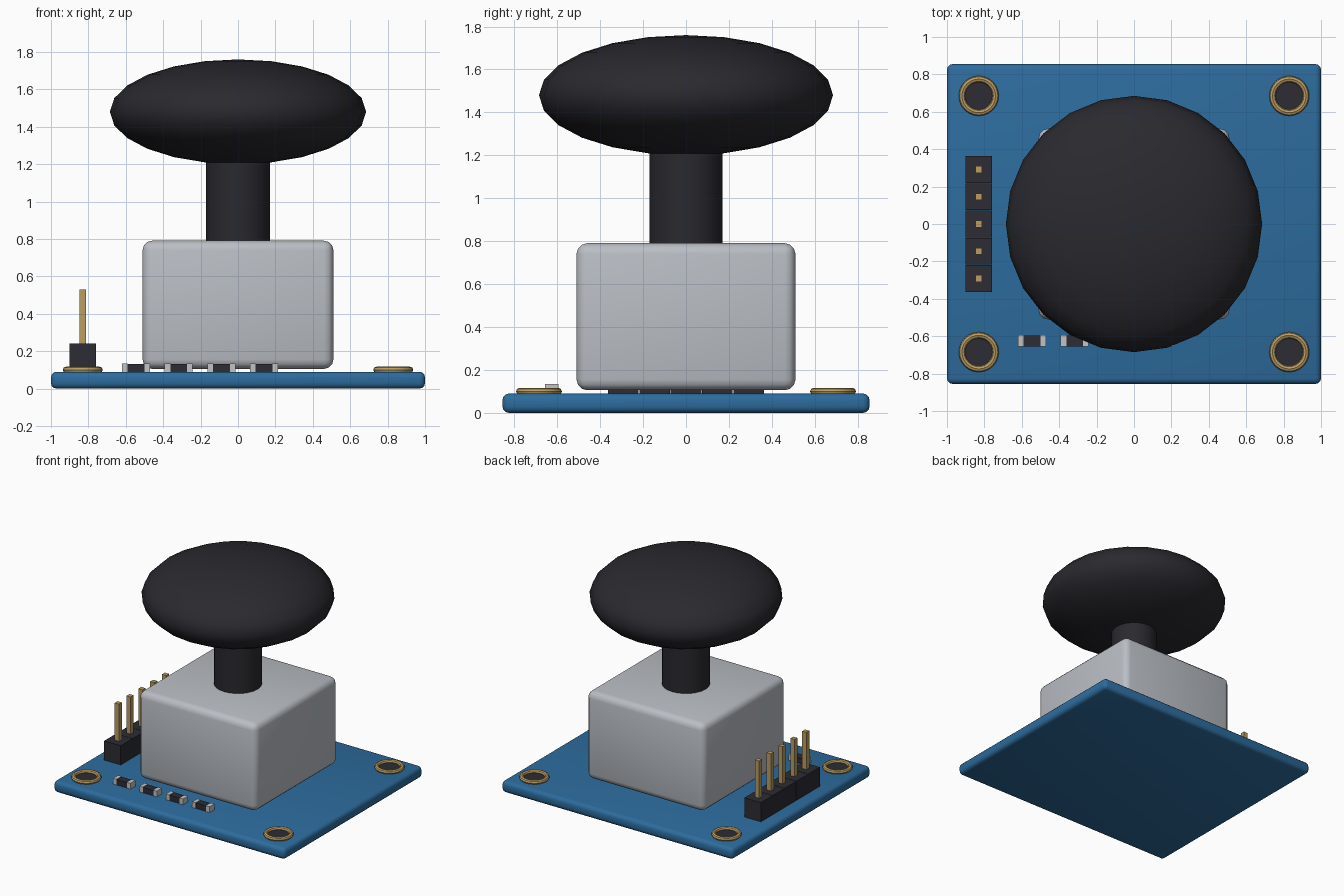
import bpy, math

if "Cube" in bpy.data.objects:
    bpy.data.objects.remove(bpy.data.objects["Cube"])


def material(name, rgb):
    m = bpy.data.materials.new(name)
    m.diffuse_color = (*rgb, 1)
    m.use_nodes = True
    m.node_tree.nodes["Principled BSDF"].inputs["Base Color"].default_value = m.diffuse_color
    return m


BLUE = material("board blue", (0.026, 0.15, 0.34))
GREY = material("housing grey", (0.49, 0.52, 0.56))
BLACK = material("stick black", (0.022, 0.022, 0.028))
DARK = material("plastic dark", (0.025, 0.025, 0.034))
GOLD = material("contact gold", (0.5, 0.34, 0.12))
SILVER = material("terminal silver", (0.55, 0.55, 0.55))


def finish(name, mat, smooth=False):
    ob = bpy.context.object
    ob.name = name
    ob.data.materials.append(mat)
    if smooth:
        bpy.ops.object.shade_smooth_by_angle(angle=math.radians(40))
    return ob


def box(name, mat, center, size, bevel=0, segments=3):
    bpy.ops.mesh.primitive_cube_add(size=1, location=center)
    bpy.context.object.scale = size
    bpy.ops.object.transform_apply(location=False, rotation=False, scale=True)
    ob = bpy.context.object
    if bevel:
        mod = ob.modifiers.new("round edges", "BEVEL")
        mod.width, mod.segments = bevel, segments
        bpy.ops.object.modifier_apply(modifier=mod.name)
    return finish(name, mat, bool(bevel))


def cylinder(name, mat, x, y, z0, z1, radius, sides=24):
    bpy.ops.mesh.primitive_cylinder_add(vertices=sides, radius=radius, depth=z1 - z0,
                                        location=(x, y, (z0 + z1) / 2))
    return finish(name, mat, True)


# Circuit board and joystick housing
box("board", BLUE, (0, 0, 0.045), (2, 1.71, 0.09), 0.03)
box("housing", GREY, (0, 0, 0.448), (1.02, 1.02, 0.685), 0.05)

# Stick and thumb cap
cylinder("stem", BLACK, 0, 0, 0.75, 1.28, 0.17)
bpy.ops.mesh.primitive_uv_sphere_add(segments=24, ring_count=12, radius=1, location=(0, 0, 1.48))
bpy.context.object.scale = (0.685, 0.685, 0.28)
bpy.ops.object.transform_apply(location=False, rotation=False, scale=True)
finish("thumb_cap", BLACK, True)

# Mounting holes with gold rims
for x in (-0.83, 0.83):
    for y in (-0.685, 0.685):
        cylinder("mounting_hole", DARK, x, y, 0.08, 0.098, 0.085)
        bpy.ops.mesh.primitive_torus_add(major_segments=24, minor_segments=8, major_radius=0.09,
                                         minor_radius=0.017, location=(x, y, 0.1))
        finish("hole_rim", GOLD, True)

# Pin header
for i in range(5):
    y = (i - 2) * 0.146
    box("header_block", DARK, (-0.83, y, 0.165), (0.143, 0.143, 0.15))
    box("header_pin", GOLD, (-0.83, y, 0.38), (0.036, 0.036, 0.3))

# Row of small chip resistors
for i in range(4):
    x = -0.545 + i * 0.228
    box("resistor_body", DARK, (x, -0.625, 0.111), (0.1, 0.058, 0.042))
    for side in (-1, 1):
        box("resistor_end", SILVER, (x + side * 0.06, -0.625, 0.112), (0.03, 0.062, 0.046))
